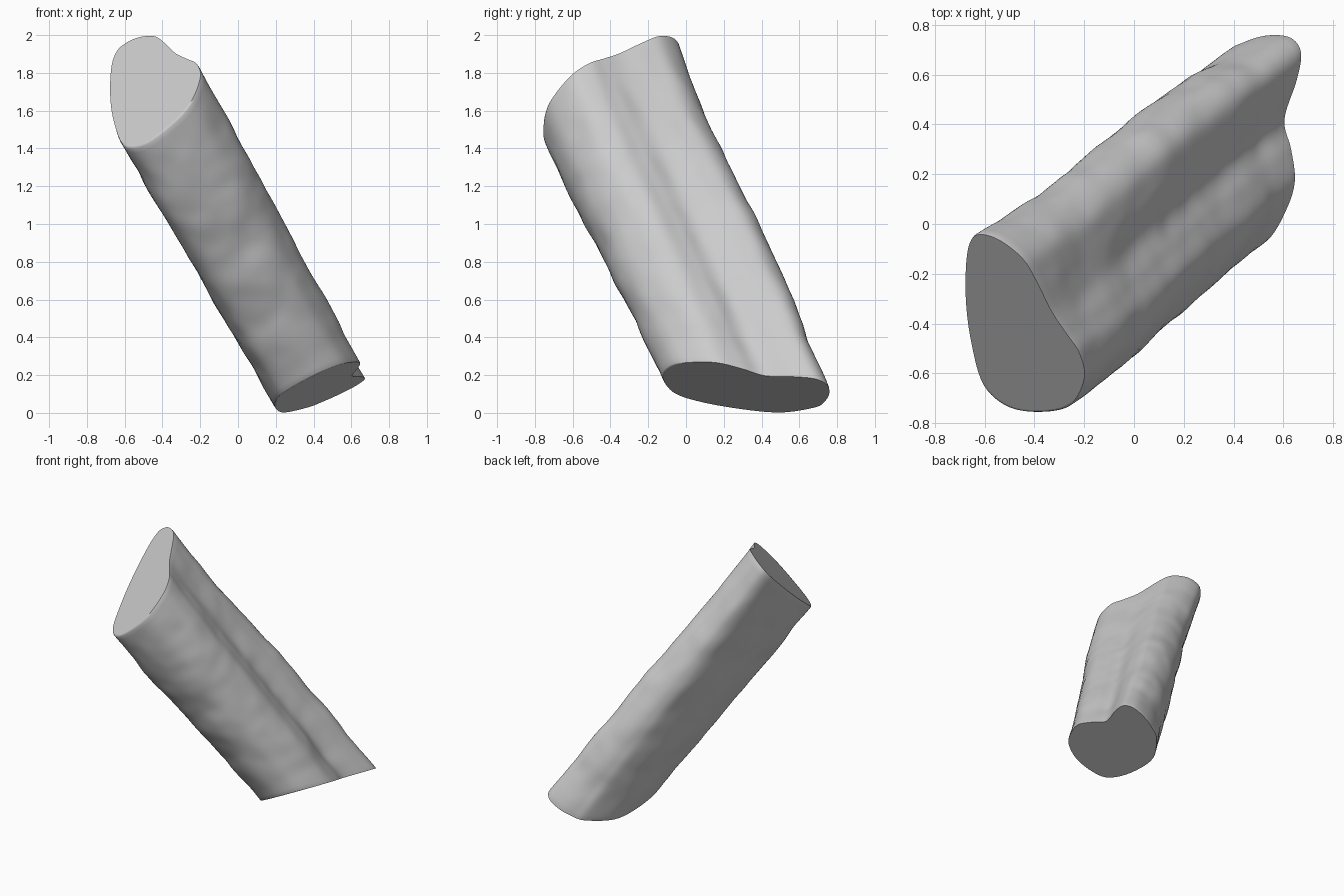
import bpy, bmesh, math
from mathutils import Vector, noise

if "Cube" in bpy.data.objects:
    bpy.data.objects.remove(bpy.data.objects["Cube"])

# Outlines of both cut ends (x, y), matched point by point, starting at the groove
TOP = [(-.33, -.35), (-.39, -.23), (-.44, -.145), (-.51, -.082), (-.58, -.045), (-.642, -.045),
       (-.673, -.12), (-.678, -.3), (-.655, -.48), (-.605, -.65), (-.5, -.74), (-.36, -.757),
       (-.25, -.725), (-.197, -.62), (-.217, -.52), (-.27, -.44)]
BOTTOM = [(.605, .42), (.655, .58), (.672, .69), (.63, .75), (.54, .76), (.45, .735),
          (.37, .685), (.245, .5), (.2, .27), (.2, .05), (.25, -.075), (.40, -.125),
          (.535, -.067), (.61, .05), (.647, .17), (.632, .3)]
SUB, RINGS = 6, 60


def on_plane(points, a, b, c):
    return [Vector((x, y, a + b * x + c * y)) for x, y in points]


def smooth_loop(p):
    """Closed Catmull-Rom curve through the points."""
    out, n = [], len(p)
    for i in range(n):
        p0, p1, p2, p3 = (p[(i + k) % n] for k in (-1, 0, 1, 2))
        for s in range(SUB):
            t = s / SUB
            out.append(0.5 * (2 * p1 + (p2 - p0) * t + (2 * p0 - 5 * p1 + 4 * p2 - p3) * t * t
                              + (3 * p1 - p0 - 3 * p2 + p3) * t ** 3))
    return out


def inset(loop, f):
    c = sum(loop, Vector()) / len(loop)
    return [c + (v - c) * f for v in loop]


top = smooth_loop(on_plane(TOP, 2.484, .82, .88))
bottom = smooth_loop(on_plane(BOTTOM, -.026, .5, -.19))
n = len(top)

# Side rings: blend of the two ends with a slight bend and uneven, lumpy surface
rings = [inset(top, .97), inset(top, .99)]
for r in range(RINGS + 1):
    t = .006 + .99 * r / RINGS
    ring = [a.lerp(b, t) for a, b in zip(top, bottom)]
    c = sum(ring, Vector()) / n
    fade = math.sin(math.pi * t)
    bend = (-.024 if t < .5 else -.006) * math.sin(2 * math.pi * t)
    for i, v in enumerate(ring):
        back = max(0, math.cos(2 * math.pi * i / n - 1.6))
        lump = .012 * noise.noise(v * 4) + .005 * noise.noise(v * 9)
        ring[i] = v + (v - c).normalized() * lump * min(1, 3 * fade)
        ring[i].y += bend * (.7 + .5 * back) + .012 * fade ** 2 * back
    rings.append(ring)
rings += [inset(bottom, .995), inset(bottom, .98)]

bm = bmesh.new()
vs = [[bm.verts.new(v) for v in ring] for ring in rings]
for a, b in zip(vs, vs[1:]):
    for i in range(n):
        j = (i + 1) % n
        bm.faces.new((a[i], b[i], b[j], a[j]))
# Flat cut ends
bm.faces.new(vs[0])
bm.faces.new(vs[-1][::-1])
bmesh.ops.recalc_face_normals(bm, faces=bm.faces)

mesh = bpy.data.meshes.new("cut_log")
bm.to_mesh(mesh)
bm.free()
log = bpy.data.objects.new("cut_log", mesh)
bpy.context.collection.objects.link(log)
bpy.context.view_layer.objects.active = log
log.select_set(True)
bpy.ops.object.shade_smooth_by_angle(angle=math.radians(60))
